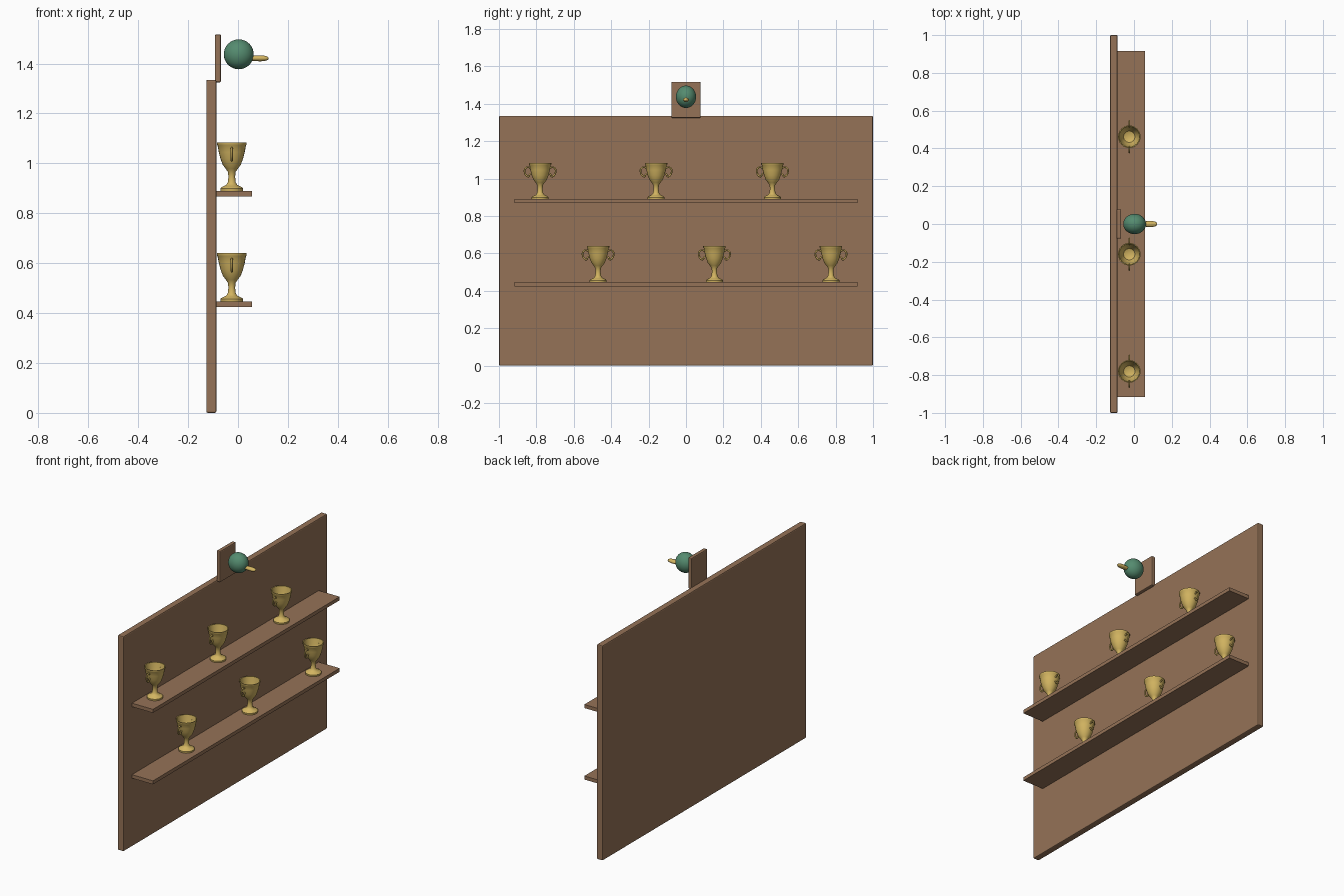
import bpy, math
from mathutils import Vector

if "Cube" in bpy.data.objects:
    bpy.data.objects.remove(bpy.data.objects["Cube"])


def material(name, rgb):
    m = bpy.data.materials.new(name)
    m.use_nodes = True
    m.diffuse_color = (*rgb, 1)
    m.node_tree.nodes["Principled BSDF"].inputs["Base Color"].default_value = (*rgb, 1)
    return m


wood = material("brown wood", (0.30, 0.17, 0.095))
gold = material("gold", (0.65, 0.46, 0.12))
green = material("green", (0.09, 0.26, 0.16))


def smooth(ob, angle=40):
    bpy.ops.object.select_all(action="DESELECT")
    ob.select_set(True)
    bpy.context.view_layer.objects.active = ob
    bpy.ops.object.shade_smooth_by_angle(angle=math.radians(angle))


def box(name, low, high, bevel=0):
    low, high = Vector(low), Vector(high)
    bpy.ops.mesh.primitive_cube_add(size=1, location=(low + high) / 2)
    ob = bpy.context.object
    ob.name = name
    ob.scale = high - low
    bpy.ops.object.transform_apply(location=False, rotation=False, scale=True)
    ob.data.materials.append(wood)
    if bevel:
        mod = ob.modifiers.new("soft edges", "BEVEL")
        mod.width = bevel
        mod.segments = 2
    return ob


def lathe(name, profile, sides, mat):
    """Turn (radius, height) points around z; zero radii become poles."""
    verts, faces, rings = [], [], []
    for r, z in profile:
        n = 1 if r == 0 else sides
        rings.append([len(verts) + i for i in range(n)])
        for i in range(n):
            a = math.tau * i / sides
            verts.append((r * math.cos(a), r * math.sin(a), z))
    for a, b in zip(rings, rings[1:]):
        for i in range(sides):
            j = (i + 1) % sides
            quad = [a[i % len(a)], a[j % len(a)], b[j % len(b)], b[i % len(b)]]
            faces.append(list(dict.fromkeys(quad)))
    me = bpy.data.meshes.new(name)
    me.from_pydata(verts, [], faces)
    me.materials.append(mat)
    ob = bpy.data.objects.new(name, me)
    bpy.context.collection.objects.link(ob)
    smooth(ob)
    return ob


# Backboard, shelves and head plaque
box("backboard", (-0.127, -1, 0), (-0.087, 1, 1.335), 0.006)
box("upper_shelf", (-0.089, -0.916, 0.868), (0.057, 0.916, 0.89))
box("lower_shelf", (-0.089, -0.916, 0.424), (0.057, 0.916, 0.446))
box("head_plaque", (-0.093, -0.078, 1.324), (-0.068, 0.078, 1.517), 0.006)

# Trophy cup: stepped foot, slim stem and hollow bowl
cup_profile = [(0, 0), (0.045, 0), (0.046, 0.010), (0.042, 0.014), (0.034, 0.018),
               (0.022, 0.024), (0.016, 0.034), (0.0135, 0.055), (0.015, 0.075),
               (0.024, 0.088), (0.036, 0.104), (0.045, 0.128), (0.052, 0.155),
               (0.057, 0.182), (0.060, 0.186), (0.060, 0.194), (0.055, 0.194),
               (0.049, 0.160), (0.041, 0.128), (0.030, 0.105), (0, 0.092)]
cup = lathe("trophy_cup", cup_profile, 24, gold)


# Ear-shaped handle swept as a thin tube
def handle_curve():
    cu = bpy.data.curves.new("trophy_handle", "CURVE")
    cu.dimensions = "3D"
    cu.bevel_depth = 0.0045
    cu.bevel_resolution = 2
    cu.resolution_u = 5
    path = [(0.051, 0.165), (0.066, 0.171), (0.080, 0.163), (0.083, 0.146),
            (0.076, 0.129), (0.062, 0.121), (0.056, 0.131), (0.049, 0.137)]
    sp = cu.splines.new("BEZIER")
    sp.bezier_points.add(len(path) - 1)
    for p, (y, z) in zip(sp.bezier_points, path):
        p.co = (0, y, z)
        p.handle_left_type = p.handle_right_type = "AUTO"
    cu.materials.append(gold)
    return cu


handle_data = handle_curve()
spots = [(y, 0.89) for y in (-0.78, -0.16, 0.462)]
spots += [(y, 0.446) for y in (-0.47, 0.152, 0.775)]
for n, (y, z) in enumerate(spots):
    ob = cup if n == 0 else cup.copy()
    if n:
        bpy.context.collection.objects.link(ob)
    ob.name = f"trophy_cup_{n + 1}"
    ob.location = (-0.025, y, z)
    for side, turn in (("left", 0), ("right", math.pi)):
        h = bpy.data.objects.new(f"trophy_handle_{side}_{n + 1}", handle_data)
        h.location = ob.location
        h.rotation_euler.z = turn
        bpy.context.collection.objects.link(h)

# Mounted bird head
bpy.ops.mesh.primitive_uv_sphere_add(segments=32, ring_count=16, radius=1,
                                     location=(0.003, 0, 1.437))
head = bpy.context.object
head.name = "bird_head"
head.scale = (0.060, 0.054, 0.060)
head.data.materials.append(green)
smooth(head, 60)

# Flat, rounded bill
bill = lathe("bird_bill", [(0, 0), (0.8, 0), (0.95, 0.025), (1, 0.045), (0.92, 0.058),
                           (0.7, 0.069), (0.4, 0.075), (0, 0.077)], 16, gold)
bill.location = (0.046, 0, 1.421)
bill.rotation_euler.y = math.pi / 2
bill.scale = (0.012, 0.016, 1)
smooth(bill, 60)
